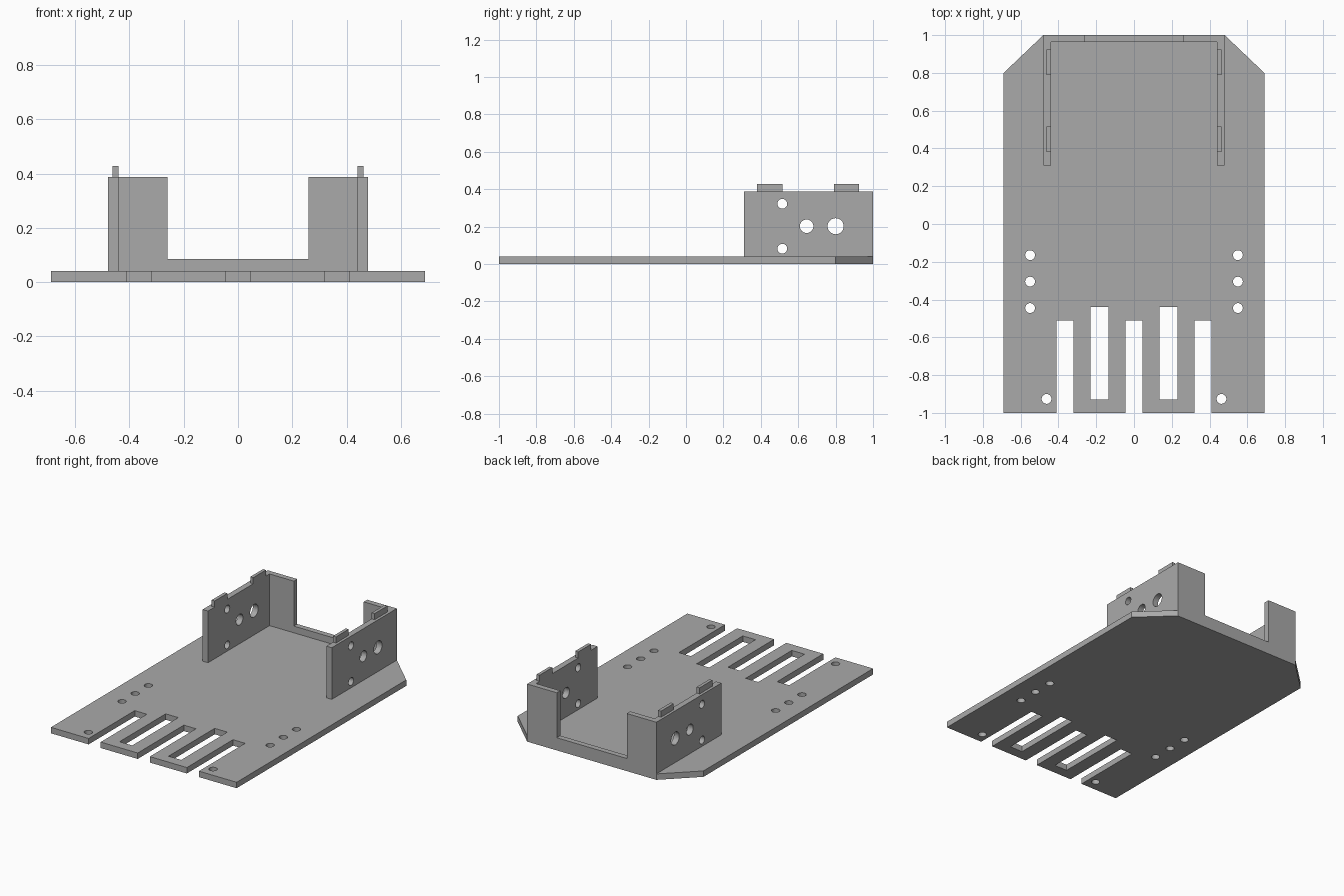
import bpy, bmesh, math
from mathutils import Matrix

if "Cube" in bpy.data.objects:
    bpy.data.objects.remove(bpy.data.objects["Cube"])

grey = bpy.data.materials.new("plain_grey")
grey.diffuse_color = (0.4, 0.4, 0.4, 1)
grey.use_nodes = True
grey.node_tree.nodes["Principled BSDF"].inputs["Base Color"].default_value = grey.diffuse_color

# Orientation of a 2D profile: (u, v, depth) -> world axes
FLAT = Matrix.Identity(4)                                                         # u=x, v=y, depth=z
SIDE = Matrix(((0, 0, 1, 0), (1, 0, 0, 0), (0, 1, 0, 0), (0, 0, 0, 1)))           # u=y, v=z, depth=x
BACK = Matrix(((1, 0, 0, 0), (0, 0, -1, 0), (0, 1, 0, 0), (0, 0, 0, 1)))          # u=x, v=z, depth=-y


def rect(u0, u1, v0, v1):
    return [(u0, v0), (u1, v0), (u1, v1), (u0, v1)]


def circle(u, v, r, n=32):
    return [(u + r * math.cos(2 * math.pi * i / n), v + r * math.sin(2 * math.pi * i / n)) for i in range(n)]


def slab(name, outline, d0, d1, orient, holes=()):
    """Extrude an outline with holes from depth d0 to d1."""
    curve = bpy.data.curves.new(name, 'CURVE')
    curve.dimensions, curve.fill_mode = '2D', 'BOTH'
    curve.extrude = (d1 - d0) / 2
    for loop in [outline, *holes]:
        spline = curve.splines.new('POLY')
        spline.points.add(len(loop) - 1)
        spline.use_cyclic_u = True
        for point, (u, v) in zip(spline.points, loop):
            point.co = (u, v, 0, 1)
    temp = bpy.data.objects.new(name + "_profile", curve)
    bpy.context.collection.objects.link(temp)
    bpy.context.view_layer.update()
    mesh = bpy.data.meshes.new_from_object(temp.evaluated_get(bpy.context.evaluated_depsgraph_get()))
    bpy.data.objects.remove(temp)
    bm = bmesh.new()
    bm.from_mesh(mesh)
    bmesh.ops.remove_doubles(bm, verts=bm.verts, dist=1e-5)
    bm.transform(orient @ Matrix.Translation((0, 0, (d0 + d1) / 2)))
    bmesh.ops.recalc_face_normals(bm, faces=bm.faces)
    for f in bm.faces:
        f.smooth = False
    bm.to_mesh(mesh)
    bm.free()
    mesh.materials.clear()
    mesh.materials.append(grey)
    obj = bpy.data.objects.new(name, mesh)
    bpy.context.collection.objects.link(obj)
    return obj


# Base plate: chamfered rear corners, three open slots, two closed slots, screw holes
outline = [(-0.69, -1)]
for c in (-0.365, 0, 0.365):
    outline += [(c - 0.045, -1), (c - 0.045, -0.51), (c + 0.045, -0.51), (c + 0.045, -1)]
outline += [(0.69, -1), (0.69, 0.8), (0.48, 1), (-0.48, 1), (-0.69, 0.8)]
holes = []
for s in (-1, 1):
    holes.append(rect(s * 0.182 - 0.047, s * 0.182 + 0.047, -0.93, -0.44))
    holes += [circle(s * 0.55, y, 0.026) for y in (-0.165, -0.305, -0.445)]
    holes.append(circle(s * 0.463, -0.926, 0.026))
slab("base_plate", outline, 0, 0.04, FLAT, holes)

# Side walls with holes, and the thin tabs on their top edges
wall_holes = [circle(0.515, 0.322, 0.026), circle(0.515, 0.082, 0.026),
              circle(0.645, 0.202, 0.036), circle(0.80, 0.202, 0.043)]
for s, side in ((-1, "left"), (1, "right")):
    d0, d1 = sorted((s * 0.44, s * 0.48))
    slab(side + "_wall", rect(0.31, 1, 0.04, 0.387), d0, d1, SIDE, wall_holes)
    d0, d1 = sorted((s * 0.44, s * 0.462))
    for part, y in (("front", 0.38), ("rear", 0.79)):
        slab(f"{side}_{part}_tab", rect(y, y + 0.135, 0.387, 0.428), d0, d1, SIDE)

# Rear wall with a wide notch
slab("rear_wall", [(-0.44, 0.04), (0.44, 0.04), (0.44, 0.387), (0.26, 0.387), (0.26, 0.085),
                   (-0.26, 0.085), (-0.26, 0.387), (-0.44, 0.387)], -1, -0.963, BACK)
